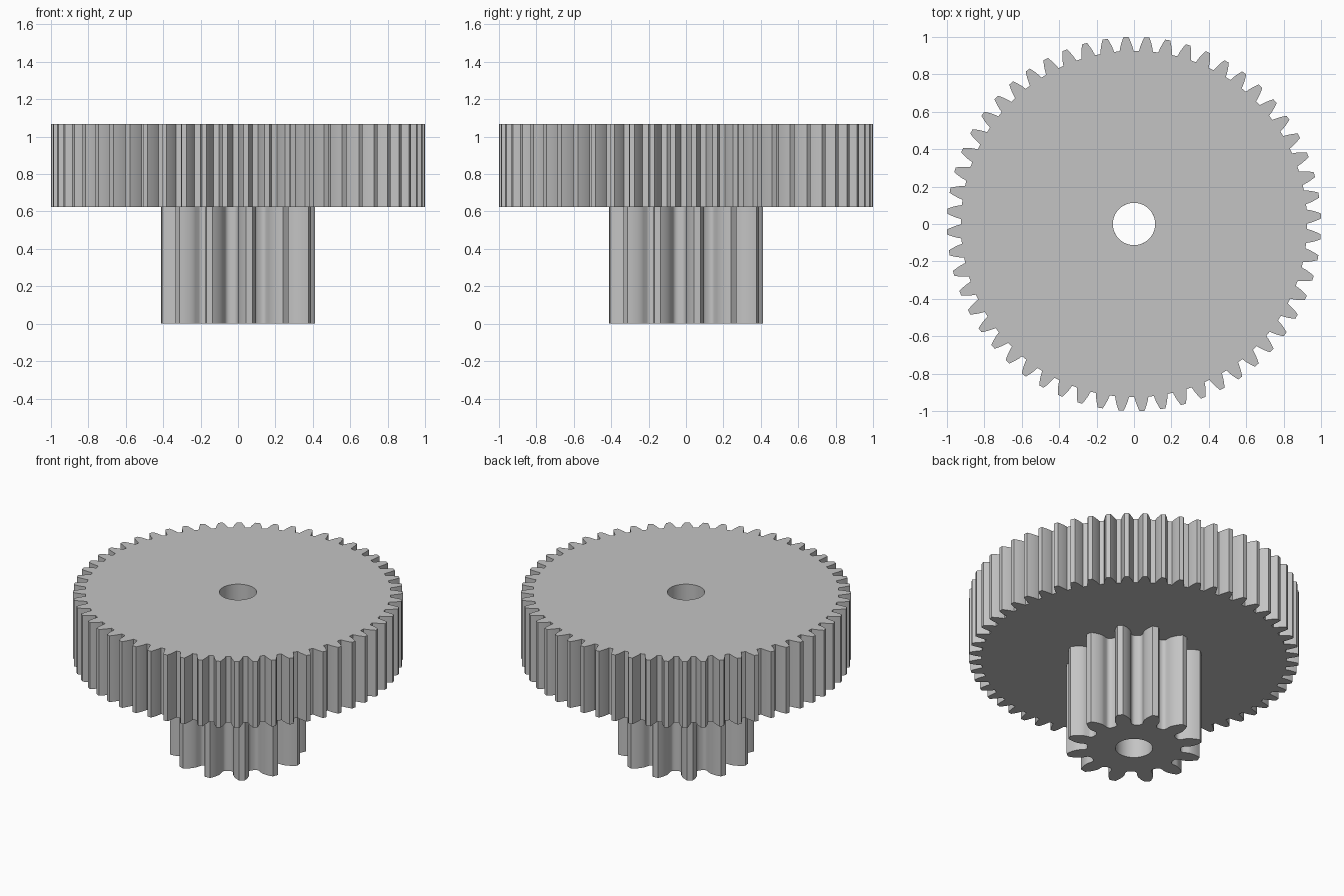
import bpy, bmesh
from math import pi, cos, sin, tan, acos, radians

cube = bpy.data.objects.get("Cube")
if cube:
    bpy.data.objects.remove(cube, do_unlink=True)

grey = bpy.data.materials.new("light grey plastic")
grey.use_nodes = True
colour = (0.55, 0.55, 0.55, 1)
grey.diffuse_color = colour
grey.node_tree.nodes["Principled BSDF"].inputs["Base Color"].default_value = colour

BORE = 0.113
PRESSURE = radians(20)


def involute(angle):
    return tan(angle) - angle


def gear_outline(teeth, tip, root, fillet):
    """Counter-clockwise (radius, angle) points of an involute gear."""
    pitch = tip * teeth / (teeth + 2)
    base = pitch * cos(PRESSURE)
    half = pi / (2 * teeth) + involute(PRESSURE)
    start = max(base, root)
    flank = []                       # half tooth, from root to tip
    if fillet:
        for i in range(5):           # rounded root corner
            a = i / 4 * pi / 2
            flank.append((root + fillet * (1 - cos(a)),
                          half + fillet / root * (1 - sin(a))))
    for i in range(9):               # involute side
        r = start + (tip - start) * i / 8
        flank.append((r, half - involute(acos(min(1, base / r)))))
    points = []
    for t in range(teeth):
        centre = half + t * 2 * pi / teeth
        points += [(r, centre - a) for r, a in flank]
        points += [(r, centre + a) for r, a in reversed(flank)]
    return points


def make_gear(name, bottom, top, *shape):
    outline = gear_outline(*shape)
    bm = bmesh.new()

    def ring(z, radius=None):
        return [bm.verts.new(((radius or r) * cos(a), (radius or r) * sin(a), z))
                for r, a in outline]

    # Four loops joined in a circuit: outside, top, bore, bottom
    loops = [ring(bottom), ring(top), ring(top, BORE), ring(bottom, BORE)]
    n = len(outline)
    for k in range(4):
        low, high = loops[k], loops[(k + 1) % 4]
        for i in range(n):
            j = (i + 1) % n
            bm.faces.new((low[i], low[j], high[j], high[i]))
    bmesh.ops.recalc_face_normals(bm, faces=bm.faces)
    mesh = bpy.data.meshes.new(name)
    bm.to_mesh(mesh)
    bm.free()
    mesh.materials.append(grey)
    obj = bpy.data.objects.new(name, mesh)
    bpy.context.collection.objects.link(obj)
    bpy.ops.object.select_all(action='DESELECT')
    obj.select_set(True)
    bpy.context.view_layer.objects.active = obj
    bpy.ops.object.shade_smooth_by_angle(angle=radians(28))


# Large wheel on top of the small pinion, sharing one bore
make_gear("large_gear_wheel", 0.625, 1.068, 56, 1.0, 0.926, 0)
make_gear("small_pinion", 0, 0.625, 12, 0.413, 0.282, 0.025)
